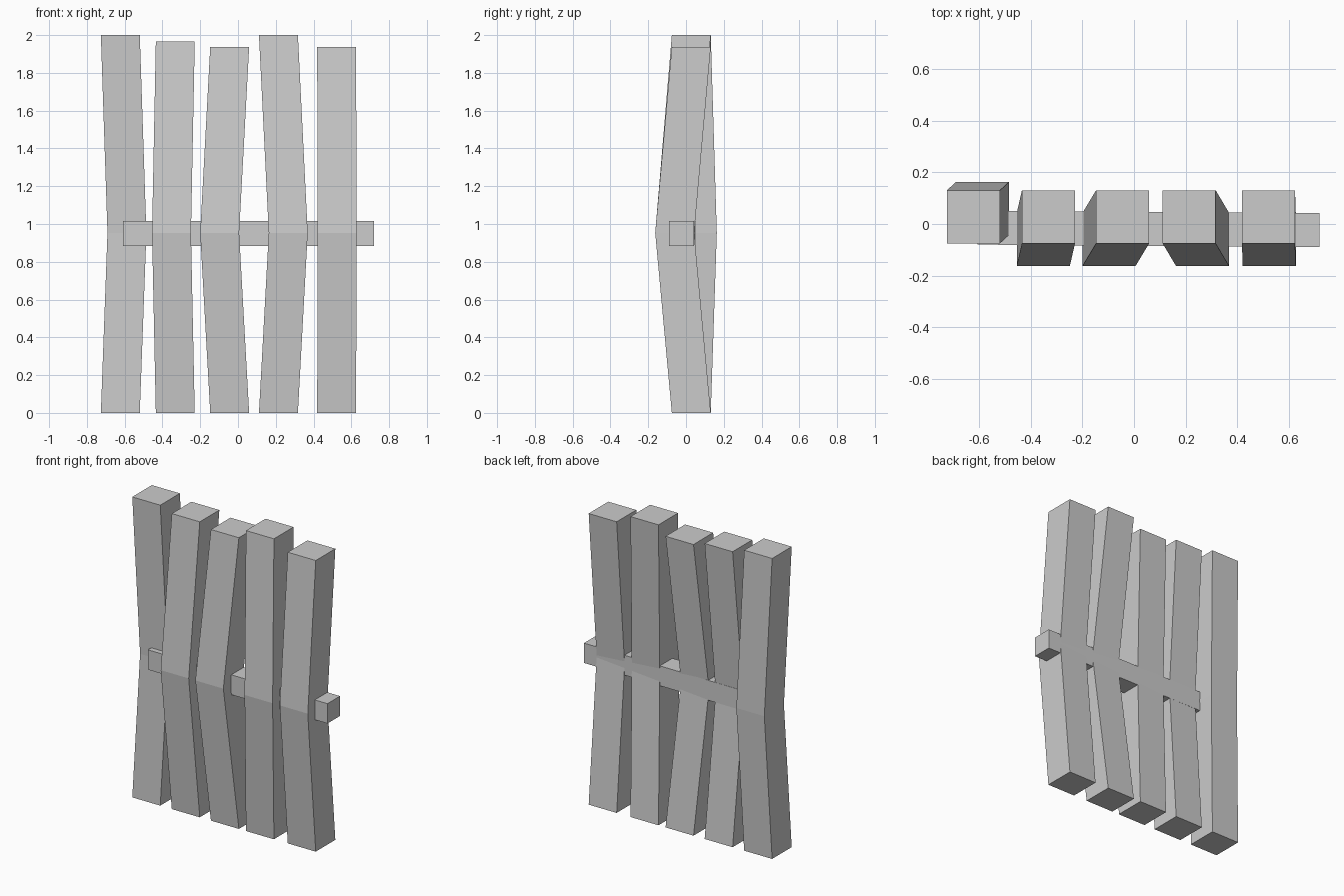
import bpy, bmesh

if "Cube" in bpy.data.objects:
    bpy.data.objects.remove(bpy.data.objects["Cube"])

W = 0.206        # square post thickness
END_Y = 0.028    # depth centre of post ends
BEND_Z = 0.953   # height of the kink


def loft(name, sections):
    """Join a row of four-corner sections into a closed solid."""
    bm = bmesh.new()
    rings = [[bm.verts.new(p) for p in s] for s in sections]
    for a, b in zip(rings, rings[1:]):
        for i in range(4):
            j = (i + 1) % 4
            bm.faces.new((a[i], a[j], b[j], b[i]))
    bm.faces.new(rings[0][::-1])
    bm.faces.new(rings[-1])
    bmesh.ops.recalc_face_normals(bm, faces=bm.faces)
    mesh = bpy.data.meshes.new(name)
    bm.to_mesh(mesh)
    bm.free()
    obj = bpy.data.objects.new(name, mesh)
    bpy.context.collection.objects.link(obj)
    return obj


CORNERS = [(-1, -1), (1, -1), (1, 1), (-1, 1)]

# Fence posts: end x, kink x, kink y, height
posts = [
    (-0.623, -0.588, 0.060, 2.0),
    (-0.332, -0.352, -0.060, 1.967),
    (-0.044, -0.097, -0.060, 1.938),
    (0.214, 0.266, -0.060, 2.0),
    (0.522, 0.525, -0.060, 1.938),
]
for n, (ex, kx, ky, h) in enumerate(posts, 1):
    path = [(ex, END_Y, 0), (kx, ky, BEND_Z), (ex, END_Y, h)]
    loft(f"fence_post_{n}", [[(x + i * W / 2, y + j * W / 2, z) for i, j in CORNERS]
                             for x, y, z in path])

# Cross rail, running very slightly askew
R = 0.066
loft("cross_rail", [[(x, y + i * R, 0.95 + j * R) for i, j in CORNERS]
                    for x, y in ((-0.608, -0.014), (0.721, -0.023))])
